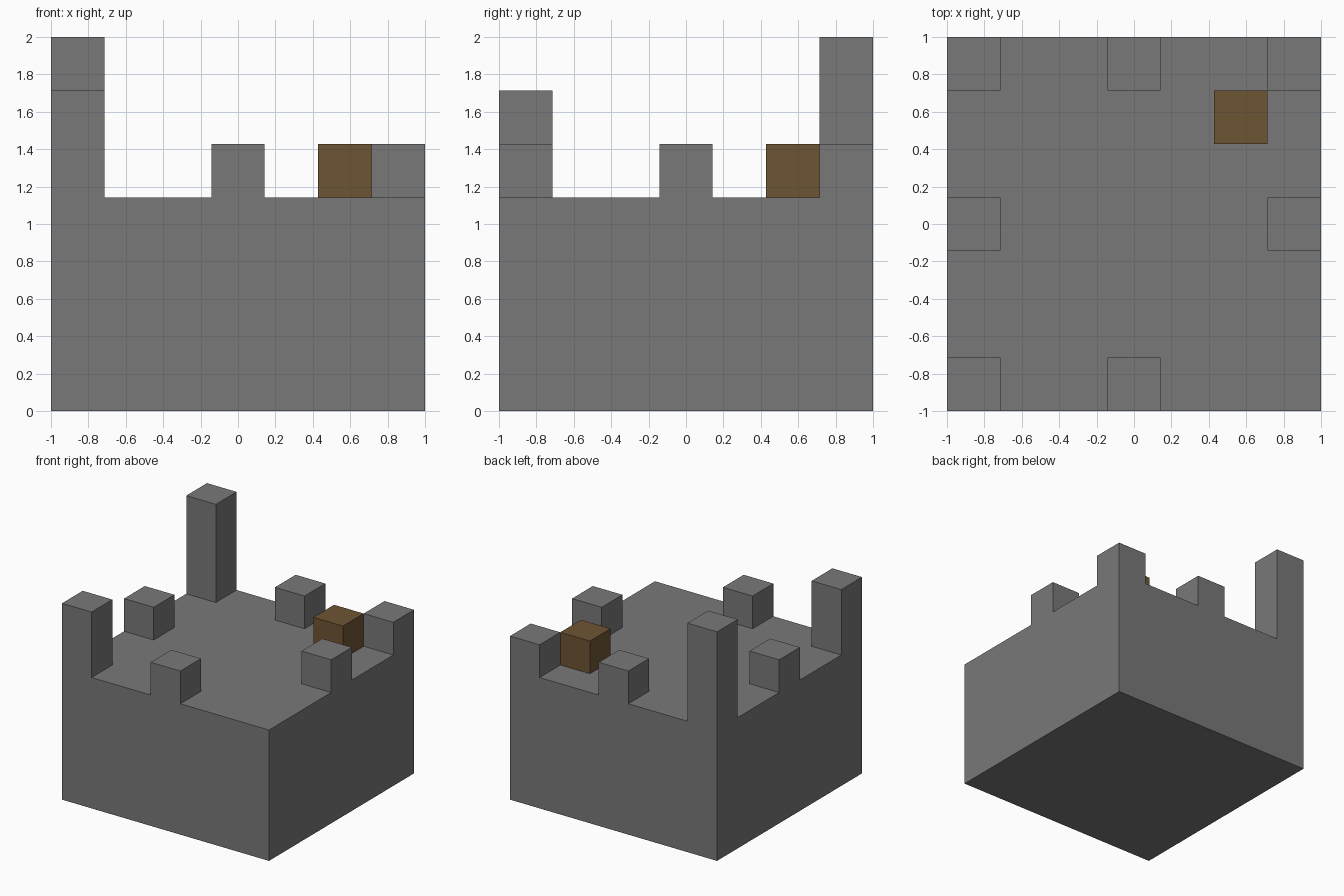
import bpy
import bmesh
from mathutils import Vector

cube = bpy.data.objects.get("Cube")
if cube:
    bpy.data.objects.remove(cube, do_unlink=True)

CELLS = 7
U = 2 / CELLS          # one block
DECK = 4 * U           # height of the solid keep


def material(name, color):
    mat = bpy.data.materials.new(name)
    mat.use_nodes = True
    mat.diffuse_color = color
    bsdf = next(n for n in mat.node_tree.nodes if n.type == "BSDF_PRINCIPLED")
    bsdf.inputs["Base Color"].default_value = color
    return mat


def finish(bm, name, mat):
    bmesh.ops.recalc_face_normals(bm, faces=bm.faces)
    mesh = bpy.data.meshes.new(name)
    bm.to_mesh(mesh)
    bm.free()
    mesh.materials.append(mat)
    obj = bpy.data.objects.new(name, mesh)
    bpy.context.collection.objects.link(obj)
    return obj


stone = material("grey stone", (0.19, 0.19, 0.19, 1))
wood = material("brown wood", (0.155, 0.09, 0.034, 1))

# Battlement blocks: grid cell direction -> height in blocks
battlements = {
    (-1, -1): 2, (-1, 1): 3, (1, 1): 1,
    (0, -1): 1, (0, 1): 1, (-1, 0): 1, (1, 0): 1,
}

# Keep: a gridded slab raised to the deck, with battlements pulled up from it
bm = bmesh.new()
bmesh.ops.create_grid(bm, x_segments=CELLS, y_segments=CELLS, size=1)
raised = bmesh.ops.extrude_face_region(bm, geom=bm.faces[:], use_keep_orig=True)["geom"]
bmesh.ops.translate(bm, vec=(0, 0, DECK),
                    verts=[g for g in raised if isinstance(g, bmesh.types.BMVert)])
for (dx, dy), blocks in battlements.items():
    spot = Vector((dx * (1 - U / 2), dy * (1 - U / 2), DECK))
    cell = min(bm.faces, key=lambda f: (f.calc_center_median() - spot).length)
    top = bmesh.ops.extrude_discrete_faces(bm, faces=[cell])["faces"][0]
    bmesh.ops.translate(bm, vec=(0, 0, blocks * U), verts=top.verts[:])
bmesh.ops.recalc_face_normals(bm, faces=bm.faces)
bmesh.ops.dissolve_limit(bm, angle_limit=0.01, verts=bm.verts[:], edges=bm.edges[:])
finish(bm, "castle_keep", stone)

# Wooden crate standing inside the back left corner
bm = bmesh.new()
bmesh.ops.create_cube(bm, size=U)
crate = finish(bm, "wooden_crate", wood)
crate.location = (2 * U, 2 * U, DECK + U / 2)
